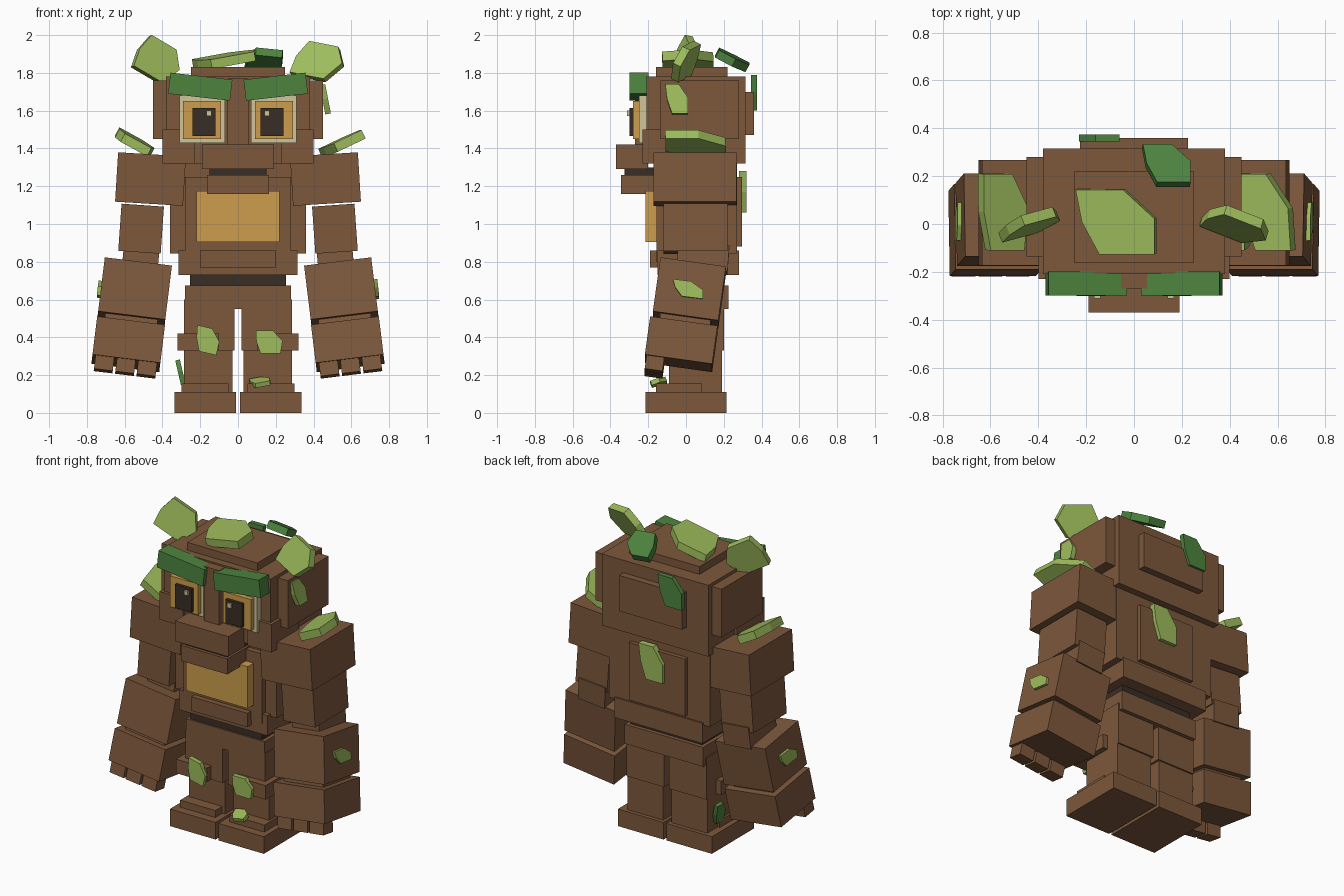
import bpy, bmesh
from math import radians
from mathutils import Matrix, Vector

if "Cube" in bpy.data.objects:
    bpy.data.objects.remove(bpy.data.objects["Cube"])


def material(name, rgb):
    m = bpy.data.materials.new(name)
    lin = [((c / 255 + 0.055) / 1.055) ** 2.4 for c in rgb]
    m.diffuse_color = (*lin, 1)
    m.use_nodes = True
    m.node_tree.nodes["Principled BSDF"].inputs["Base Color"].default_value = m.diffuse_color
    return m


BARK = material("bark brown", (125, 88, 60))
DARK = material("dark brown", (56, 46, 37))
GOLD = material("amber", (205, 157, 77))
CREAM = material("cream", (208, 198, 155))
LEAF = material("light green", (158, 188, 92))
MOSS = material("dark green", (77, 132, 62))


def finish(name, bm, mat):
    bmesh.ops.recalc_face_normals(bm, faces=bm.faces)
    me = bpy.data.meshes.new(name)
    bm.to_mesh(me)
    bm.free()
    me.materials.append(mat)
    ob = bpy.data.objects.new(name, me)
    bpy.context.collection.objects.link(ob)
    return ob


def block(name, center, size, mat=BARK, frame=Matrix()):
    """Box of a given size, placed in a (possibly tilted) frame."""
    bm = bmesh.new()
    bmesh.ops.create_cube(bm, size=1, matrix=frame @ Matrix.Translation(center)
                          @ Matrix.Diagonal((*size, 1)))
    return finish(name, bm, mat)


def box(name, x, y, z, mat=BARK):
    """Box from its x, y and z ranges."""
    r = (x, y, z)
    return block(name, [(a + b) / 2 for a, b in r], [abs(b - a) for a, b in r], mat)


def pair(name, x, y, z, mat=BARK):
    for s, side in ((-1, "left"), (1, "right")):
        box(f"{side}_{name}", (s * x[0], s * x[1]), y, z, mat)


OUTLINE = ((-.5, .5), (.1, .5), (.5, .05), (.5, -.5), (-.2, -.5), (-.42, 0))


def leaf(name, loc, u, v, thick, mat=LEAF):
    """Angular leaf plate spanned by u and v, thickened along its normal."""
    loc, u, v = Vector(loc), Vector(u), Vector(v)
    n = u.cross(v).normalized() * thick
    bm = bmesh.new()
    face = bm.faces.new([bm.verts.new(loc + a * u + b * v - n / 2) for a, b in OUTLINE])
    top = bmesh.ops.extrude_face_region(bm, geom=[face])["geom"]
    bmesh.ops.translate(bm, vec=n, verts=[g for g in top if isinstance(g, bmesh.types.BMVert)])
    return finish(name, bm, mat)


def frame(loc, ry, rx=0):
    return (Matrix.Translation(loc) @ Matrix.Rotation(radians(ry), 4, 'Y')
            @ Matrix.Rotation(radians(rx), 4, 'X'))


# Head
box("head", (-.38, .38), (-.21, .315), (1.32, 1.78))
box("head_top_plate", (-.25, .25), (-.16, .22), (1.77, 1.83))
box("head_back_plate", (-.225, .225), (.30, .36), (1.47, 1.70))
pair("head_side_plate", (.37, .45), (-.135, .28), (1.45, 1.76))
pair("cheek", (.23, .40), (-.23, .05), (1.32, 1.50))
box("nose_bridge", (-.055, .055), (-.27, -.2), (1.42, 1.77))
box("muzzle", (-.19, .19), (-.37, -.2), (1.29, 1.42))
box("mouth", (-.15, .15), (-.325, -.1), (1.25, 1.30), DARK)
box("lower_jaw", (-.165, .165), (-.345, -.1), (1.16, 1.26))

# Eyes and brows
pair("eye_frame", (.07, .31), (-.25, -.2), (1.43, 1.68), CREAM)
pair("iris", (.09, .29), (-.28, -.24), (1.45, 1.65), GOLD)
pair("pupil", (.12, .24), (-.30, -.27), (1.465, 1.615), DARK)
pair("eye_glint", (.14, .167), (-.312, -.29), (1.572, 1.60), CREAM)
for s, side in ((-1, "left"), (1, "right")):
    block(f"{side}_brow", (0, 0, 0), (.33, .1, .112), MOSS,
          frame((s * .2, -.248, 1.727), -s * 6.5))

# Torso
box("torso", (-.36, .36), (-.12, .27), (.845, 1.33))
box("chest_plate", (-.28, .28), (-.155, 0), (.80, 1.25))
box("belly_panel", (-.22, .22), (-.215, -.1), (.905, 1.175), GOLD)
box("back_plate", (-.2, .2), (.2, .297), (.88, 1.25))
box("lower_torso", (-.315, .315), (-.15, .28), (.73, .86))
box("belt_plate", (-.2, .2), (-.19, -.1), (.77, .86))
box("waist", (-.255, .255), (-.12, .2), (.66, .74), DARK)
box("pelvis", (-.28, .28), (-.13, .225), (.55, .675))

# Legs
pair("thigh", (.018, .285), (-.13, .20), (.33, .60))
pair("knee", (.10, .32), (-.175, .10), (.33, .42))
pair("shin", (.03, .285), (-.09, .19), (.10, .40))
pair("ankle_plate", (.05, .30), (-.16, .085), (.10, .155))
pair("foot", (.01, .335), (-.215, .215), (0, .11))

# Arms: the forearm and hand share one tilted frame
for s, side in ((-1, "left"), (1, "right")):
    block(f"{side}_shoulder", (0, 0, 0), (.36, .44, .262), BARK,
          frame((s * .463, .047, 1.238), -s * 3.5))
    block(f"{side}_upper_arm", (0, 0, 0), (.225, .34, .25), BARK,
          frame((s * .513, .05, .975), -s * 4))
    block(f"{side}_elbow", (0, 0, 0), (.19, .27, .14), BARK,
          frame((s * .515, .09, .82), -s * 5, -4))
    f = frame((s * .548, .018, .635), -s * 7, -8)
    block(f"{side}_forearm", (0, 0, 0), (.358, .35, .29), BARK, f)
    block(f"{side}_wrist", (0, 0, -.16), (.28, .27, .05), BARK, f)
    block(f"{side}_hand", (0, -.005, -.277), (.362, .36, .205), BARK, f)
    for i in (-1, 0, 1):
        block(f"{side}_finger", (i * .114, -.128, -.41), (.1, .095, .085), BARK, f)
    leaf(f"{side}_forearm_leaf", (s * .73, .01, .655), (0, s * .16, -s * .02),
         (-s * .01, 0, .085), .025)

# Leaves on the head
leaf("left_ear_leaf", (-.435, 0, 1.87), (.22, .06, -.13), (.16, .09, .124), .045)
leaf("right_ear_leaf", (.42, 0, 1.86), (.255, -.1, -.05), (.18, .02, .15), .045)
leaf("crown_leaf", (-.075, .01, 1.868), (.33, 0, .06), (0, .27, .02), .05)
leaf("crown_back_leaf", (.135, .245, 1.868), (.2, 0, -.02), (0, .16, -.085), .045, MOSS)
leaf("head_side_leaf", (.462, -.05, 1.66), (0, .12, 0), (-.03, 0, .155), .03)
leaf("head_back_leaf", (-.145, .36, 1.695), (-.17, 0, 0), (0, 0, .19), .03, MOSS)

# Leaves on the body
leaf("left_shoulder_leaf", (-.555, .05, 1.435), (.2, 0, -.11), (.03, .32, 0), .05)
leaf("right_shoulder_leaf", (.55, .05, 1.425), (.21, 0, .1), (-.02, .32, 0), .05)
leaf("back_leaf", (.03, .30, 1.17), (-.17, 0, 0), (0, 0, .22), .04)
leaf("left_knee_leaf", (-.165, -.18, .385), (.13, 0, -.03), (.03, 0, .13), .03)
leaf("right_knee_leaf", (.16, -.18, .375), (.15, 0, 0), (.02, 0, .12), .03)
leaf("right_foot_leaf", (.115, -.145, .163), (.11, 0, .02), (0, .08, .03), .025)
leaf("left_shin_leaf", (-.305, .1, .215), (0, -.1, 0), (-.03, 0, .13), .025, MOSS)
